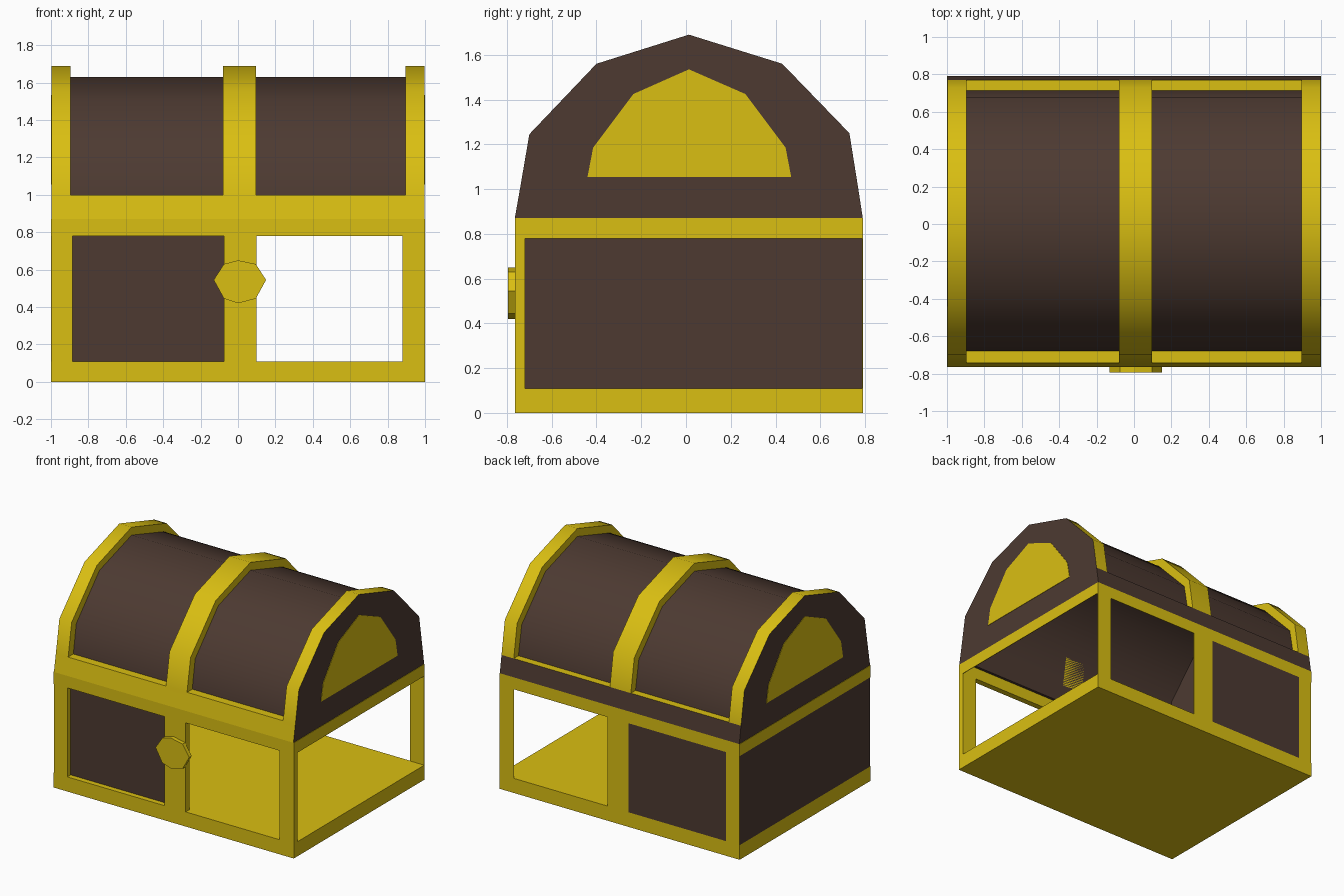
import bpy, bmesh, math

cube = bpy.data.objects.get("Cube")
if cube:
    bpy.data.objects.remove(cube, do_unlink=True)


def material(name, rgb):
    m = bpy.data.materials.new(name)
    m.use_nodes = True
    m.diffuse_color = (*rgb, 1)
    m.node_tree.nodes["Principled BSDF"].inputs["Base Color"].default_value = (*rgb, 1)
    return m


GOLD = material("gold yellow", (0.70, 0.52, 0.006))
BROWN = material("dark brown", (0.074, 0.042, 0.031))


def finish(name, bm, mats, rule=None, smooth=False, closed=True):
    """Turn a bmesh into an object; rule picks the material of each face."""
    bmesh.ops.remove_doubles(bm, verts=bm.verts, dist=1e-5)
    if closed:
        bmesh.ops.recalc_face_normals(bm, faces=bm.faces)
    bm.normal_update()
    if rule:
        for f in bm.faces:
            f.material_index = int(rule(f.normal, f.calc_center_median()))
    me = bpy.data.meshes.new(name)
    bm.to_mesh(me)
    bm.free()
    for m in mats:
        me.materials.append(m)
    ob = bpy.data.objects.new(name, me)
    bpy.context.collection.objects.link(ob)
    if smooth:
        bpy.ops.object.select_all(action='DESELECT')
        ob.select_set(True)
        bpy.context.view_layer.objects.active = ob
        bpy.ops.object.shade_smooth_by_angle(angle=math.radians(40))
    return ob


def box(name, x, y, z, mat):
    bm = bmesh.new()
    bmesh.ops.create_cube(bm, size=1)
    for v in bm.verts:
        v.co = [(a + b) / 2 + c * (b - a) for (a, b), c in zip((x, y, z), v.co)]
    return finish(name, bm, [mat])


def prism(name, points, mat):
    """Join two matching rings of points into a closed solid."""
    bm = bmesh.new()
    a, b = ([bm.verts.new(p) for p in ring] for ring in points)
    bm.faces.new(a)
    bm.faces.new(b)
    n = len(a)
    for i in range(n):
        j = (i + 1) % n
        bm.faces.new((a[i], a[j], b[j], b[i]))
    return finish(name, bm, [mat])


def along_x(profile, x0, x1):
    return [[(x, y, z) for y, z in profile] for x in (x0, x1)]


def arch(name, outer, inner, x0, x1):
    """Solid band between two profiles: gold, with brown ends, base and back rim."""
    bm = bmesh.new()
    rows = [[bm.verts.new((x, y, z)) for y, z in p]
            for p, x in ((outer, x0), (outer, x1), (inner, x1), (inner, x0))]
    for i in range(len(outer) - 1):
        for k in range(4):
            r, s = rows[k], rows[(k + 1) % 4]
            bm.faces.new((r[i], r[i + 1], s[i + 1], s[i]))
    for i in (0, -1):
        bm.faces.new([r[i] for r in rows])

    def rule(n, c):
        return (abs(n.x) > 0.9 and abs(c.x) > 0.98) or n.z < -0.5 \
            or (n.y > 0.5 and c.z < RIM)
    return finish(name, bm, [GOLD, BROWN], rule, smooth=True)


# Shared sizes
FRONT, BACK, BASE, RAIL, SEAM, RIM = -0.765, 0.79, 0.11, 0.78, 0.87, 1.0
THIN = 0.004
posts = {"right": (-0.998, -0.885), "middle": (-0.075, 0.10), "left": (0.88, 1.0)}
walls = {"front": (FRONT, FRONT + 0.045), "back": (BACK - THIN, BACK)}

# Lower body: floor, posts and rails
box("floor_slab", (-1, 1), (FRONT, BACK), (0, BASE), GOLD)
for wall, y in walls.items():
    for side, x in posts.items():
        box(f"{wall}_{side}_post", x, y, (BASE, RAIL), GOLD)
    box(f"{wall}_rail", (-1, 1), y, (RAIL, SEAM), GOLD)
for side, x in (("right", (-1, -1 + THIN)), ("left", (1 - THIN, 1))):
    box(f"{side}_rail", x, (FRONT + 0.045, BACK - THIN), (RAIL, SEAM), GOLD)

# Lower body: panels that fill the right half only
gap = (posts["right"][1], posts["middle"][0])
box("front_panel", gap, (FRONT + 0.04, FRONT + 0.045), (BASE, RAIL), BROWN)
box("back_panel", gap, walls["back"], (BASE, RAIL), BROWN)
box("right_panel", (-1, -1 + THIN), (FRONT + 0.003, BACK - 0.001), (BASE, RAIL), BROWN)

# Lid profiles (y, z) from front to back
outer = [(FRONT, SEAM), (-0.742, RIM), (-0.70, 1.245), (-0.40, 1.56), (0.013, 1.69),
         (0.43, 1.56), (0.73, 1.25), (0.77, RIM), (BACK, SEAM)]
inner = [(-0.70, SEAM), (-0.68, RIM), (-0.645, 1.215), (-0.37, 1.51), (0.013, 1.63),
         (0.395, 1.51), (0.675, 1.22), (0.715, RIM), (0.735, SEAM)]
inset = [(-0.44, 1.055), (-0.415, 1.185), (-0.235, 1.425), (0.013, 1.535),
         (0.265, 1.425), (0.445, 1.185), (0.47, 1.055)]

# Lid: bands and the rims between them
END = 0.997
bands = {"right": (-END, -0.895), "middle": (-0.08, 0.095), "left": (0.895, END)}
for side, x in bands.items():
    arch(f"lid_{side}_band", outer, inner, *x)
for side, x in (("right", (bands["right"][1], bands["middle"][0])),
                ("left", (bands["middle"][1], bands["left"][0]))):
    arch(f"lid_front_{side}_rim", outer[:2], inner[:2], *x)
    arch(f"lid_back_{side}_rim", outer[-2:], inner[-2:], *x)

# Lid: end walls with gold inset plates
for side, s in (("right", -1), ("left", 1)):
    prism(f"lid_{side}_end", along_x(inner, s * 0.895, s * END), BROWN)
    prism(f"lid_{side}_inset", along_x(inset, s * (END - 0.002), s), GOLD)

# Lid: hollow barrel
bm = bmesh.new()
near, far = ([bm.verts.new(p) for p in ring] for ring in along_x(inner, -0.895, 0.895))
for i in range(len(inner) - 1):
    bm.faces.new((near[i], far[i], far[i + 1], near[i + 1]))
finish("lid_barrel", bm, [BROWN], smooth=True, closed=False)

# Clasp
clasp = [(-0.13, 0.545), (-0.075, 0.63), (0, 0.65), (0.095, 0.63),
         (0.15, 0.545), (0.095, 0.445), (0, 0.42), (-0.075, 0.445)]
prism("clasp", [[(x, y, z) for x, z in clasp] for y in (FRONT - 0.03, FRONT)], GOLD)
